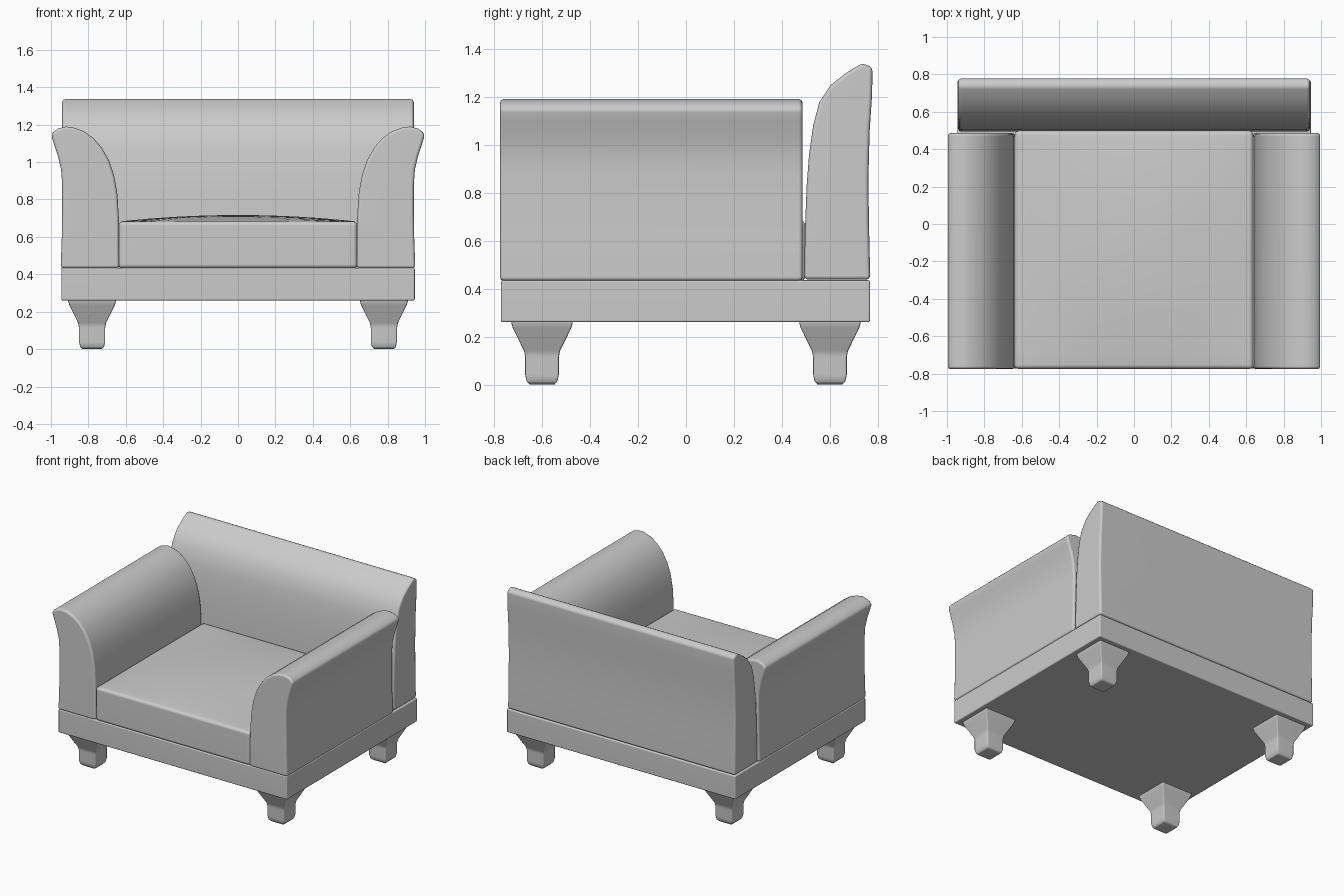
import bpy, bmesh, math
from mathutils import Vector

if "Cube" in bpy.data.objects:
    bpy.data.objects.remove(bpy.data.objects["Cube"])


def finish(name, bm, bevel=0.0, segments=2, limit=50):
    """Bevel the hard edges, then turn the bmesh into a smooth-shaded object."""
    bmesh.ops.recalc_face_normals(bm, faces=bm.faces)
    if bevel:
        hard = [e for e in bm.edges
                if e.is_manifold and e.calc_face_angle(0) > math.radians(limit)]
        bmesh.ops.bevel(bm, geom=hard, offset=bevel, segments=segments,
                        profile=0.5, affect='EDGES', clamp_overlap=True)
    mesh = bpy.data.meshes.new(name)
    bm.to_mesh(mesh)
    bm.free()
    ob = bpy.data.objects.new(name, mesh)
    bpy.context.collection.objects.link(ob)
    bpy.ops.object.select_all(action='DESELECT')
    ob.select_set(True)
    bpy.context.view_layer.objects.active = ob
    bpy.ops.object.shade_smooth_by_angle(angle=math.radians(48))
    mod = ob.modifiers.new("even_shading", 'WEIGHTED_NORMAL')
    mod.keep_sharp = True
    return ob


def extrude_profile(name, points, move, bevel):
    """Fill an outline and sweep it along a straight vector."""
    bm = bmesh.new()
    face = bm.faces.new([bm.verts.new(p) for p in points])
    ext = bmesh.ops.extrude_face_region(bm, geom=[face], use_keep_orig=True)
    verts = [g for g in ext['geom'] if isinstance(g, bmesh.types.BMVert)]
    bmesh.ops.translate(bm, verts=verts, vec=Vector(move))
    return finish(name, bm, bevel)


# Base frame
base = [(-0.945, -0.772, 0.26), (0.945, -0.772, 0.26),
        (0.945, 0.767, 0.26), (-0.945, 0.767, 0.26)]
extrude_profile("base_frame", base, (0, 0, 0.175), 0.008)

# Flared arms, profile in x/z
arm = [(0.635, 0.432), (0.948, 0.432), (0.942, 0.6), (0.94, 0.75),
       (0.94, 0.88), (0.946, 0.96), (0.962, 1.03), (0.985, 1.10), (1.0, 1.15),
       (0.965, 1.178), (0.92, 1.19), (0.88, 1.185), (0.825, 1.165),
       (0.775, 1.13), (0.73, 1.08), (0.69, 1.01), (0.663, 0.93),
       (0.645, 0.83), (0.637, 0.7)]
for side, label in ((1, "right_arm"), (-1, "left_arm")):
    extrude_profile(label, [(side * x, -0.776, z) for x, z in arm],
                    (0, 1.262, 0), 0.016)

# Curved backrest, profile in y/z
back = [(0.493, 0.437), (0.768, 0.437), (0.763, 0.65), (0.76, 0.85),
        (0.765, 1.05), (0.775, 1.2), (0.778, 1.32), (0.735, 1.34),
        (0.67, 1.30), (0.605, 1.25), (0.555, 1.175), (0.53, 1.08),
        (0.513, 0.96), (0.503, 0.83), (0.496, 0.65)]
extrude_profile("backrest", [(-0.94, y, z) for y, z in back],
                (1.88, 0, 0), 0.016)

# Seat cushion with a gently crowned top
bm = bmesh.new()
bmesh.ops.create_grid(bm, x_segments=16, y_segments=16, size=1)
top = bmesh.ops.extrude_face_region(bm, geom=bm.faces[:], use_keep_orig=True)
verts = [g for g in top['geom'] if isinstance(g, bmesh.types.BMVert)]
bmesh.ops.translate(bm, verts=verts, vec=(0, 0, 0.25))
for v in bm.verts:
    u, w = v.co.x, v.co.y
    if v.co.z > 0.1:
        v.co.z += 0.035 * (1 - u * u) * (1 - w * w)
    v.co = (0.638 * u, -0.1385 + 0.6365 * w, v.co.z + 0.432)
finish("seat_cushion", bm, 0.022, 3)

# Tapered square feet: (height, half width) rings
rings = [(0.0, 0.052), (0.012, 0.064), (0.04, 0.07), (0.115, 0.07),
         (0.14, 0.075), (0.235, 0.122), (0.265, 0.13)]
for sx in (-1, 1):
    for sy in (-1, 1):
        bm = bmesh.new()
        loops = [[bm.verts.new((sx * 0.78 + h * a, sy * 0.6 + h * b, z))
                  for a, b in ((-1, -1), (1, -1), (1, 1), (-1, 1))]
                 for z, h in rings]
        for lo, hi in zip(loops, loops[1:]):
            for i in range(4):
                j = (i + 1) % 4
                bm.faces.new((lo[i], lo[j], hi[j], hi[i]))
        bm.faces.new(loops[0][::-1])
        bm.faces.new(loops[-1])
        name = ("front" if sy < 0 else "back") + ("_left" if sx < 0 else "_right") + "_foot"
        finish(name, bm, 0.007, 2, 60)
